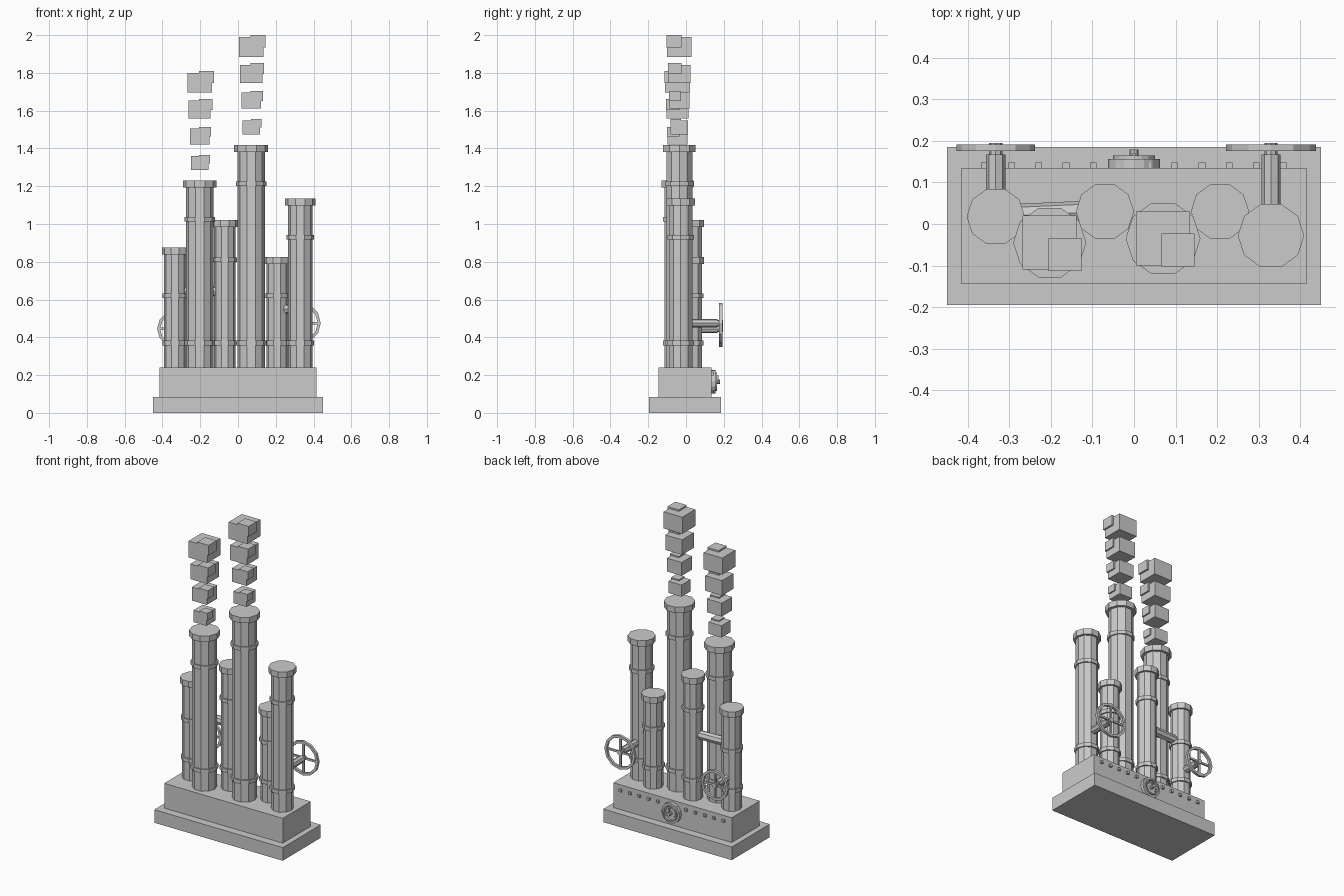
import bpy, bmesh, math
from mathutils import Vector, Matrix

if "Cube" in bpy.data.objects:
    bpy.data.objects.remove(bpy.data.objects["Cube"])

grey = bpy.data.materials.new("plain grey")
grey.diffuse_color = (0.6, 0.6, 0.6, 1)
grey.use_nodes = True
grey.node_tree.nodes["Principled BSDF"].inputs["Base Color"].default_value = grey.diffuse_color


def finish(name, bm):
    bmesh.ops.recalc_face_normals(bm, faces=bm.faces)
    me = bpy.data.meshes.new(name)
    bm.to_mesh(me)
    bm.free()
    me.materials.append(grey)
    ob = bpy.data.objects.new(name, me)
    bpy.context.collection.objects.link(ob)
    return ob


def add_box(bm, center, size, rot=Matrix()):
    m = Matrix.Translation(center) @ rot @ Matrix.Diagonal((*size, 1))
    bmesh.ops.create_cube(bm, size=1, matrix=m)


def add_rod(bm, a, b, r, sides):
    """Capped prism from a to b."""
    a, b = Vector(a), Vector(b)
    d = b - a
    rot = d.to_track_quat('Z', 'Y').to_matrix().to_4x4()
    if abs(d.x) + abs(d.y) < 1e-6:
        rot = Matrix.Rotation(math.pi / 2, 4, 'Z')  # corners on the x axis
    bmesh.ops.create_cone(bm, cap_ends=True, segments=sides, radius1=r, radius2=r,
                          depth=d.length, matrix=Matrix.Translation((a + b) / 2) @ rot)


def add_ring(bm, x, z, y0, y1, r0, r1, sides):
    """Flat-sided ring whose axis runs along y."""
    profile = [(r0, y0), (r1, y0), (r1, y1), (r0, y1)]
    loops = []
    for i in range(sides):
        t = 2 * math.pi * i / sides
        loops.append([bm.verts.new((x + r * math.cos(t), y, z + r * math.sin(t)))
                      for r, y in profile])
    for i in range(sides):
        p, q = loops[i], loops[(i + 1) % sides]
        for k in range(4):
            bm.faces.new((p[k], p[(k + 1) % 4], q[(k + 1) % 4], q[k]))


# stepped base
bm = bmesh.new()
add_box(bm, (0, -0.005, 0.0415), (0.9, 0.38, 0.083))
finish("base_plinth", bm)
bm = bmesh.new()
add_box(bm, (0, -0.005, 0.161), (0.83, 0.28, 0.158))
finish("base_block", bm)

# rivets along the back of the block
bm = bmesh.new()
for i in range(12):
    add_box(bm, ((i - 5.5) * 0.0655, 0.14, 0.207), (0.016, 0.016, 0.016))
finish("rivets", bm)

# chimneys: x, y, pipe radius, cap radius, top, upper band height
PIPES = [(-0.333, 0.018, 0.058, 0.070, 0.875, 0.62),
         (-0.203, -0.045, 0.072, 0.088, 1.23, 1.025),
         (-0.070, 0.030, 0.057, 0.070, 1.02, 0.81),
         (0.070, -0.035, 0.072, 0.090, 1.418, 1.213),
         (0.207, 0.030, 0.057, 0.070, 0.825, 0.62),
         (0.330, -0.028, 0.065, 0.080, 1.135, 0.93)]
for n, (x, y, r, cap, top, band) in enumerate(PIPES, 1):
    bm = bmesh.new()
    add_rod(bm, (x, y, 0.235), (x, y, top - 0.02), r, 10)
    add_rod(bm, (x, y, top - 0.037), (x, y, top), cap, 10)
    for z in (0.37, band):
        add_rod(bm, (x, y, z - 0.012), (x, y, z + 0.012), r + 0.008, 10)
    finish(f"chimney_{n}", bm)

# cross pipes joining neighbouring chimneys
for name, i, j, z, r in (("left_cross_pipe", 0, 2, 0.645, 0.028),
                         ("right_cross_pipe", 4, 5, 0.55, 0.025)):
    bm = bmesh.new()
    add_rod(bm, (*PIPES[i][:2], z), (*PIPES[j][:2], z), r, 8)
    finish(name, bm)

# valve stems and handwheels on the back
for side, x, y, z, r in (("left", -0.333, 0.018, 0.445, 0.095),
                         ("right", 0.330, -0.028, 0.475, 0.108)):
    bm = bmesh.new()
    add_rod(bm, (x, y, z), (x, 0.167, z), 0.023, 8)
    finish(side + "_valve_stem", bm)
    bm = bmesh.new()
    add_ring(bm, x, z, 0.176, 0.192, r - 0.016, r, 12)
    add_box(bm, (x, 0.184, z), (2 * r - 0.02, 0.01, 0.012))
    add_box(bm, (x, 0.184, z), (0.012, 0.01, 2 * r - 0.02))
    add_rod(bm, (x, 0.16, z), (x, 0.195, z), 0.016, 8)
    finish(side + "_handwheel", bm)

# round pressure gauge on the back of the block
bm = bmesh.new()
GZ = 0.165
add_rod(bm, (0, 0.13, GZ), (0, 0.152, GZ), 0.05, 16)
add_ring(bm, 0, GZ, 0.13, 0.156, 0.048, 0.063, 16)
add_ring(bm, 0, GZ, 0.15, 0.165, 0.042, 0.050, 16)
finish("gauge_case", bm)
bm = bmesh.new()
for i in range(9):
    t = math.radians(-30 + 30 * i)
    add_box(bm, (0.036 * math.cos(t), 0.154, GZ + 0.036 * math.sin(t)),
            (0.012, 0.008, 0.005), Matrix.Rotation(-t, 4, 'Y'))
add_box(bm, (0, 0.168, GZ + 0.014), (0.007, 0.006, 0.04))
add_rod(bm, (0, 0.15, GZ), (0, 0.179, GZ), 0.011, 8)
finish("gauge_needle_and_ticks", bm)

# smoke puffs: a large block with a smaller one overlapping its front corner
for side, pipe, z0 in (("left", PIPES[1], 1.322), ("right", PIPES[3], 1.511)):
    for k in range(4):
        s = 0.092 + 0.0127 * k
        x, y, z = pipe[0], pipe[1], z0 + 0.142 * k
        bm = bmesh.new()
        add_box(bm, (x, y, z), (s, s, 0.81 * s))
        finish(f"{side}_smoke_{k + 1}", bm)
        bm = bmesh.new()
        t = 0.61 * s
        add_box(bm, (x + 0.28 * s, y - 0.215 * s, z + 0.235 * s), (t, t, 0.81 * t))
        finish(f"{side}_smoke_corner_{k + 1}", bm)
